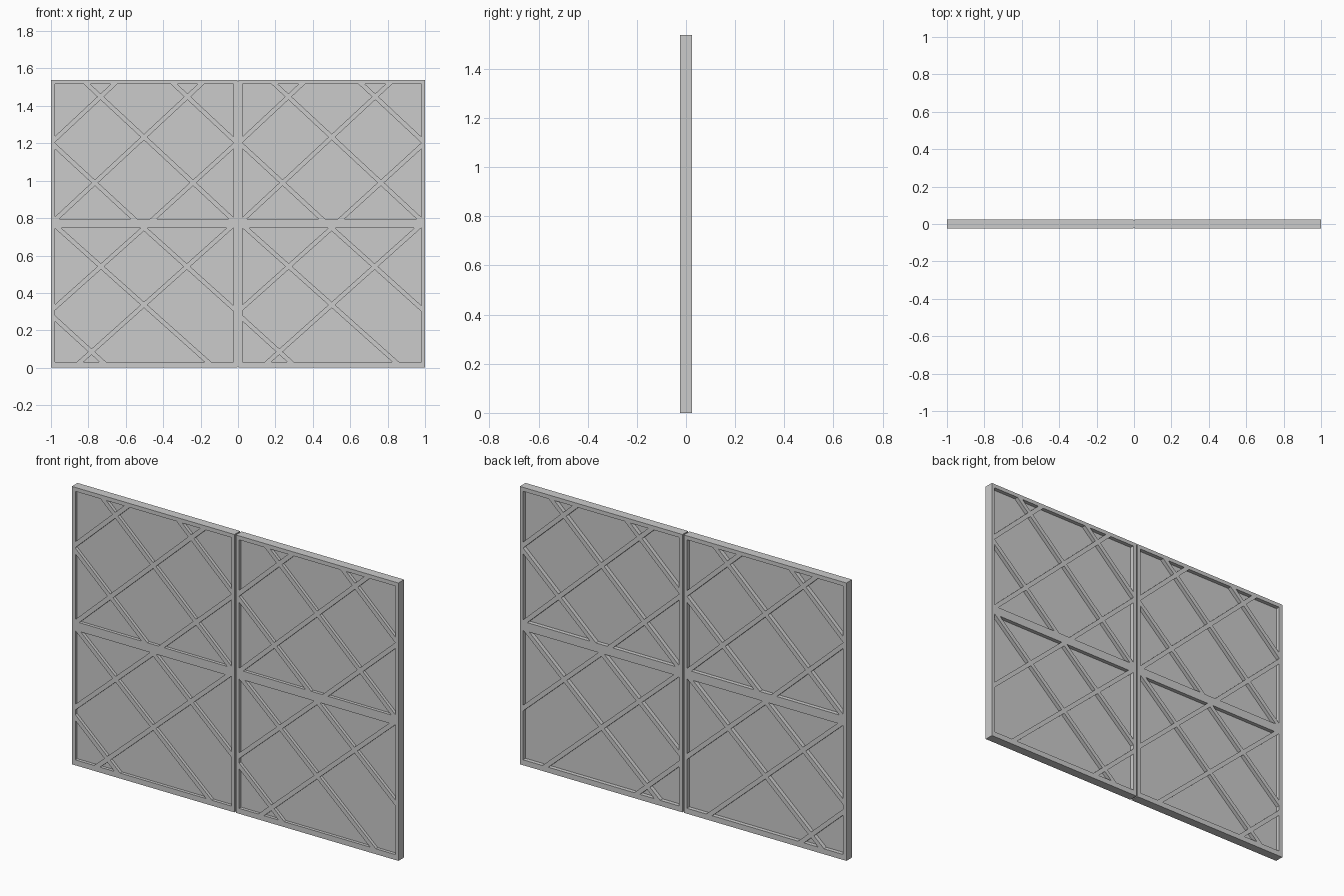
import bpy, bmesh
from mathutils import Vector

if "Cube" in bpy.data.objects:
    bpy.data.objects.remove(bpy.data.objects["Cube"])

H, D = 1.538, 0.05          # leaf height, leaf depth
W = 0.996                   # leaf width
L, R = 0.021, 0.977         # opening left / right
RAILS = [(0, 0.03), (0.747, 0.796), (1.516, H)]
SLAT_W = 0.024

# slat centre lines in leaf coordinates (u, z) to (u, z)
SLATS = [
    (.193, 1.516, .968, .796), (.802, 1.516, .027, .796),
    (.337, 1.516, .020, 1.220), (.658, 1.516, .977, 1.218),
    (.020, 1.187, .444, .796), (.977, 1.187, .548, .796),
    (.037, .747, .840, .030), (.957, .747, .155, .030),
    (.497, .747, .020, .321), (.497, .747, .977, .316),
    (.020, .265, .278, .030),
]


def prism(bm, pts, y0, y1):
    """Extrude a polygon in the XZ plane from y0 to y1."""
    face = bm.faces.new([bm.verts.new((x, y0, z)) for x, z in pts])
    geo = bmesh.ops.extrude_face_region(bm, geom=[face])['geom']
    verts = [g for g in geo if isinstance(g, bmesh.types.BMVert)]
    bmesh.ops.translate(bm, verts=verts, vec=(0, y1 - y0, 0))


def rect(x0, x1, z0, z1):
    return [(x0, z0), (x1, z0), (x1, z1), (x0, z1)]


def bar(u0, z0, u1, z1):
    """Slat outline, run slightly into the frame at both ends."""
    a, b = Vector((u0, z0)), Vector((u1, z1))
    d = (b - a).normalized()
    n = Vector((-d.y, d.x)) * SLAT_W / 2
    a, b = a - d * 0.013, b + d * 0.013
    return [a - n, b - n, b + n, a + n]


def make(name, x, outlines, y0=-D / 2, y1=D / 2):
    bm = bmesh.new()
    for pts in outlines:
        prism(bm, pts, y0, y1)
    bmesh.ops.recalc_face_normals(bm, faces=bm.faces)
    me = bpy.data.meshes.new(name)
    bm.to_mesh(me)
    bm.free()
    ob = bpy.data.objects.new(name, me)
    ob.location.x = x
    bpy.context.collection.objects.link(ob)
    return ob


for side, x in (("left", -1.0), ("right", 1.0 - W)):
    # stiles and rails
    frame = [rect(0, L, 0, H), rect(R, W, 0, H)]
    frame += [rect(L, R, z0, z1) for z0, z1 in RAILS]
    make(side + "_frame", x, frame)
    # diagonal lattice, flush with the frame
    make(side + "_lattice", x, [bar(*s) for s in SLATS])
    # thin infill panel
    make(side + "_panel", x, [rect(L - .005, R + .005, .02, H - .015)], -0.008, 0.003)

# recessed strip joining the two leaves
make("hinge_strip", 0, [rect(-0.004, 0.004, 0.005, H - 0.005)], -0.018, 0.018)
